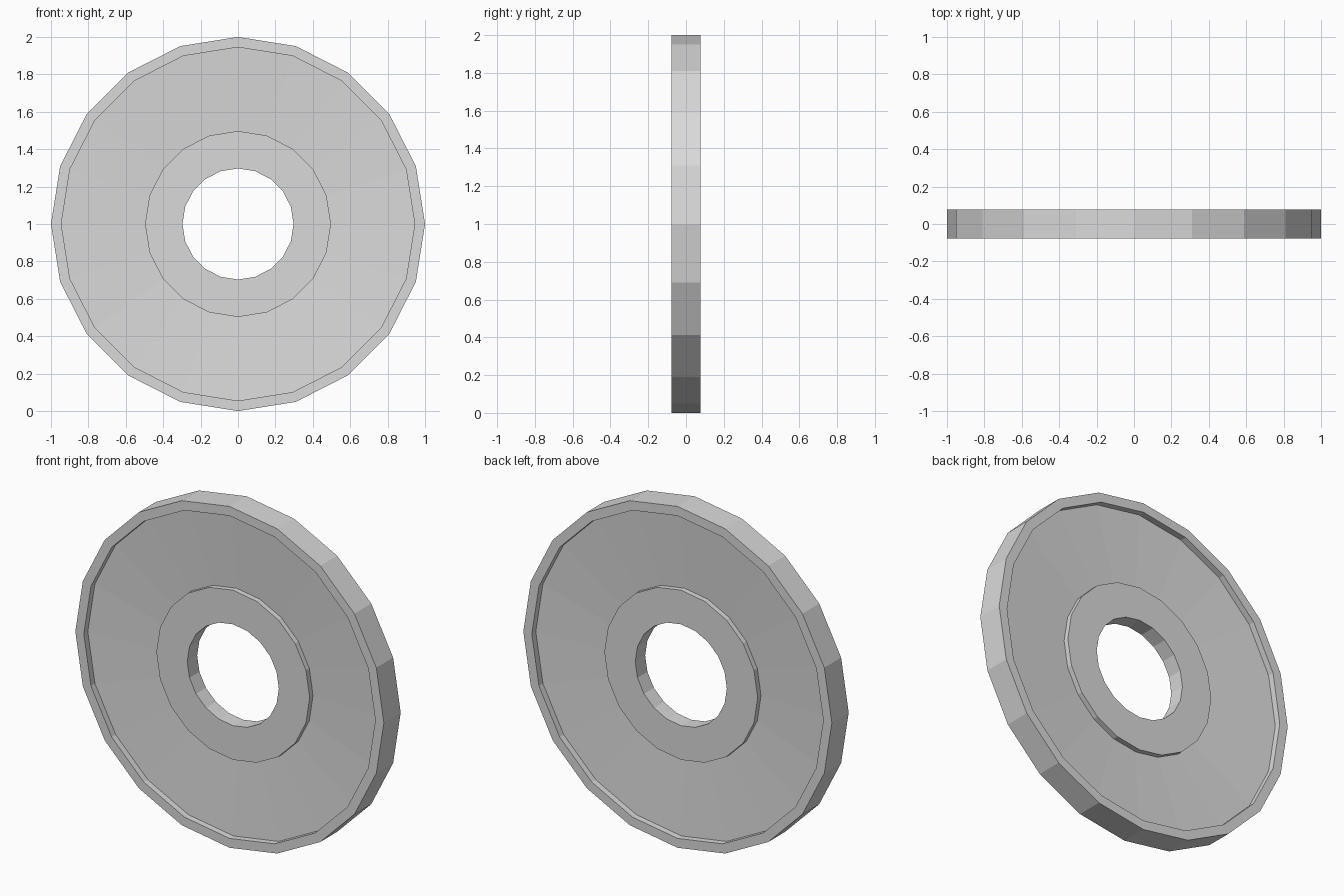
import bpy
import bmesh
from math import tau

cube = bpy.data.objects.get("Cube")
if cube:
    bpy.data.objects.remove(cube, do_unlink=True)

SIDES = 20
RIM = 0.078   # half thickness of the outer rim
HUB = 0.046   # half thickness of the hub

# Flat grey material
grey = bpy.data.materials.new("light grey")
grey.use_nodes = True
colour = (0.7, 0.7, 0.7, 1)
grey.diffuse_color = colour
grey.node_tree.nodes["Principled BSDF"].inputs["Base Color"].default_value = colour

# Half cross-section (radius, depth): rim, dished recess, lower hub, bore
half = [(1.0, RIM), (0.945, RIM), (0.945, RIM - 0.037),
        (0.497, HUB - 0.031), (0.497, HUB), (0.297, HUB)]
profile = half + [(r, -y) for r, y in reversed(half)]

# Disc: the closed cross-section turned around the y axis
bm = bmesh.new()
verts = [bm.verts.new((r, y, 0)) for r, y in profile]
edges = [bm.edges.new((a, b)) for a, b in zip(verts, verts[1:] + verts[:1])]
bmesh.ops.spin(bm, geom=verts + edges, cent=(0, 0, 0), axis=(0, 1, 0),
               angle=tau, steps=SIDES, use_merge=True)
bmesh.ops.remove_doubles(bm, verts=bm.verts, dist=0.0001)
bmesh.ops.recalc_face_normals(bm, faces=bm.faces)

mesh = bpy.data.meshes.new("wheel_disc")
bm.to_mesh(mesh)
bm.free()
mesh.materials.append(grey)
disc = bpy.data.objects.new("wheel_disc", mesh)
disc.location.z = 1
bpy.context.collection.objects.link(disc)
